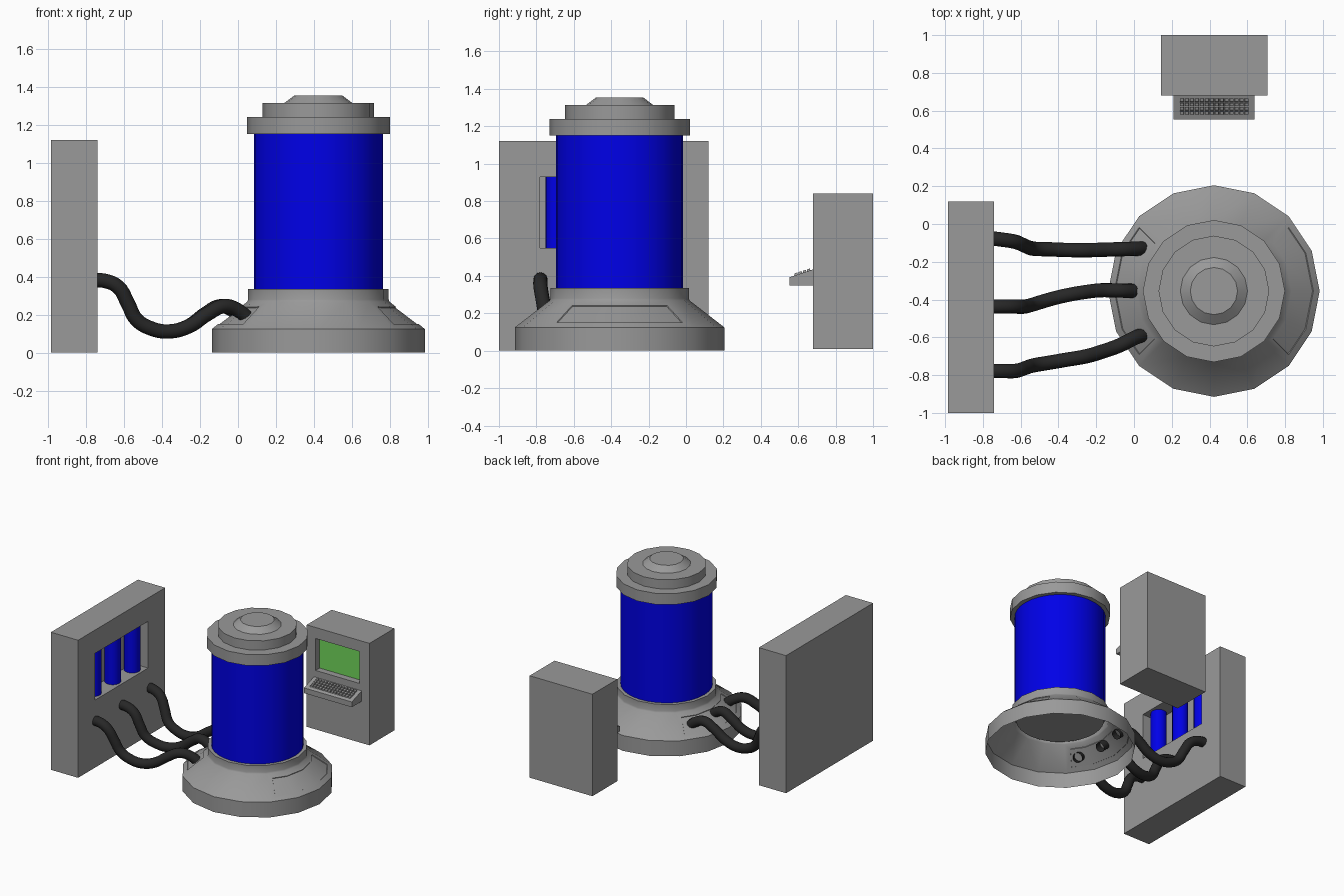
import bpy, bmesh, math
from mathutils import Vector

if "Cube" in bpy.data.objects:
    bpy.data.objects.remove(bpy.data.objects["Cube"])

CX, CY = 0.423, -0.355   # tank axis


def material(name, rgb):
    m = bpy.data.materials.new(name)
    m.diffuse_color = (*rgb, 1)
    m.use_nodes = True
    m.node_tree.nodes["Principled BSDF"].inputs["Base Color"].default_value = m.diffuse_color
    return m


GREY = material("grey_metal", (0.32, 0.32, 0.32))
BLUE = material("blue_fluid", (0.0, 0.0, 0.8))
GREEN = material("green_screen", (0.165, 0.67, 0.105))
BLACK = material("black_rubber", (0.02, 0.02, 0.02))


def finish(name, bm, mat=GREY):
    me = bpy.data.meshes.new(name)
    bm.to_mesh(me)
    bm.free()
    ob = bpy.data.objects.new(name, me)
    bpy.context.collection.objects.link(ob)
    me.materials.append(mat)
    return ob


def smooth(ob, angle=30):
    bpy.ops.object.select_all(action='DESELECT')
    ob.select_set(True)
    bpy.context.view_layer.objects.active = ob
    bpy.ops.object.shade_smooth_by_angle(angle=math.radians(angle))


def add_box(bm, lo, hi):
    lo, hi = Vector(lo), Vector(hi)
    verts = bmesh.ops.create_cube(bm, size=1)["verts"]
    for v in verts:
        v.co = (lo + hi) / 2 + v.co * (hi - lo)
    return verts


def recessed_box(name, lo, hi, normal, win_lo, win_hi, depth):
    """Box with a rectangular pocket cut into the face that points along normal."""
    bm = bmesh.new()
    add_box(bm, lo, hi)
    bm.normal_update()
    n = Vector(normal)
    f = max(bm.faces, key=lambda f: f.normal.dot(n))
    bmesh.ops.inset_individual(bm, faces=[f], thickness=0.01)
    for v in f.verts:
        for k in range(3):
            if abs(n[k]) < 0.5:
                v.co[k] = min(max(v.co[k], win_lo[k]), win_hi[k])
    bmesh.ops.inset_individual(bm, faces=[f], thickness=0)
    for v in f.verts:
        v.co -= n * depth
    return finish(name, bm)


def lathe(bm, profile, sides, centre, caps=(False, False)):
    rings = [[bm.verts.new((centre[0] + r * math.cos(2 * math.pi * j / sides),
                            centre[1] + r * math.sin(2 * math.pi * j / sides), z))
              for j in range(sides)] for r, z in profile]
    bands = []
    for a, b in zip(rings, rings[1:]):
        bands.append([bm.faces.new((a[j], a[(j + 1) % sides], b[(j + 1) % sides], b[j]))
                      for j in range(sides)])
    if caps[0]:
        bm.faces.new(rings[0][::-1])
    if caps[1]:
        bm.faces.new(rings[-1])
    return bands


# tank base: hollow flared shell with a shallow panel on the left and right
bm = bmesh.new()
bands = lathe(bm, [(0.56, 0), (0.56, 0.125), (0.375, 0.268), (0.37, 0.28),
                   (0.37, 0.335), (0.33, 0.335)], 16, (CX, CY))
bm.normal_update()
cone = bands[1]
for panel in ([cone[j] for j in (14, 15, 0, 1)], cone[6:10]):
    bmesh.ops.inset_region(bm, faces=panel, thickness=0.042, use_even_offset=True)
    bmesh.ops.inset_region(bm, faces=panel, thickness=0.002, depth=-0.005,
                           use_even_offset=True)
smooth(finish("tank_base", bm))

# tank floor, seen through the open underside
bm = bmesh.new()
lathe(bm, [(0.33, 0.265), (0.33, 0.30)], 32, (CX, CY), (True, True))
smooth(finish("tank_floor", bm))

# fluid cylinder
bm = bmesh.new()
lathe(bm, [(0.34, 0.30), (0.34, 1.16)], 32, (CX, CY), (True, True))
smooth(finish("tank_cylinder", bm, BLUE))

# stepped lid
bm = bmesh.new()
lathe(bm, [(0.376, 1.15), (0.376, 1.24), (0.293, 1.24), (0.293, 1.315),
           (0.178, 1.315), (0.125, 1.355)], 16, (CX, CY), (True, True))
smooth(finish("tank_lid", bm))

# wall unit with its window and three tubes
recessed_box("wall_unit", (-0.985, -1, 0), (-0.74, 0.12, 1.12), (1, 0, 0),
             (0, -0.78, 0.55), (0, -0.10, 0.93), 0.14)
for i in range(3):
    bm = bmesh.new()
    lathe(bm, [(0.06, 0.55), (0.06, 0.93)], 24, (-0.82, -0.69 + 0.25 * i), (True, True))
    smooth(finish(f"wall_tube_{i + 1}", bm, BLUE))

# hoses: shared side profile, each with its own plan path
SIDE = [(-0.76, 0.38), (-0.70, 0.378), (-0.63, 0.345), (-0.58, 0.26), (-0.535, 0.175),
        (-0.45, 0.125), (-0.36, 0.112), (-0.26, 0.14), (-0.17, 0.205), (-0.09, 0.245),
        (-0.02, 0.22), (0.035, 0.17)]
PLANS = [[(-0.76, -0.075), (-0.64, -0.09), (-0.54, -0.13), (-0.3, -0.14), (0.05, -0.13)],
         [(-0.76, -0.437), (-0.57, -0.437), (-0.4, -0.385), (-0.2, -0.35), (0.05, -0.355)],
         [(-0.76, -0.778), (-0.62, -0.778), (-0.54, -0.75), (-0.25, -0.70),
          (-0.1, -0.655), (0.05, -0.58)]]


def interp(path, x):
    for (x0, y0), (x1, y1) in zip(path, path[1:]):
        if x <= x1:
            return y0 + (y1 - y0) * (x - x0) / (x1 - x0)
    return path[-1][1]


for i, plan in enumerate(PLANS):
    dx = 0.0 if i == 1 else 0.03    # outer hoses reach further round the cone
    cu = bpy.data.curves.new("hose", 'CURVE')
    cu.dimensions = '3D'
    cu.bevel_depth = 0.038
    cu.bevel_resolution = 4
    cu.resolution_u = 5
    sp = cu.splines.new('BEZIER')
    sp.bezier_points.add(len(SIDE) - 1)
    for p, (x, z) in zip(sp.bezier_points, SIDE):
        x += dx * max(0, (x + 0.3) / 0.34)
        p.co = (x, interp(plan, x), z)
        p.handle_left_type = p.handle_right_type = 'AUTO'
    cu.materials.append(BLACK)
    ob = bpy.data.objects.new(f"hose_{i + 1}", cu)
    bpy.context.collection.objects.link(ob)

# console cabinet and screen
recessed_box("console_cabinet", (0.143, 0.68, 0.01), (0.708, 1.0, 0.84), (0, -1, 0),
             (0.223, 0, 0.49), (0.62, 0, 0.75), 0.06)
bm = bmesh.new()
add_box(bm, (0.223, 0.732, 0.49), (0.62, 0.741, 0.75))
finish("console_screen", bm, GREEN)

# sloped keyboard shelf
Y0, Y1, Z0, Z1 = 0.553, 0.68, 0.393, 0.435


def shelf_top(y):
    return Z0 + (Z1 - Z0) * (y - Y0) / (Y1 - Y0)


bm = bmesh.new()
for v in add_box(bm, (0.208, Y0, 0.35), (0.638, Y1, Z0)):
    if v.co.z > 0.37:
        v.co.z = shelf_top(v.co.y)
finish("keyboard_shelf", bm)

# keys
bm = bmesh.new()
for c in range(14):
    for r in range(4):
        x, y = 0.254 + c * 0.0263, 0.588 + r * 0.0225
        for v in add_box(bm, (x - 0.0115, y - 0.0095, -0.004), (x + 0.0115, y + 0.0095, 0.011)):
            if v.co.z > 0:
                v.co.x += (x - v.co.x) * 0.2
                v.co.y += (y - v.co.y) * 0.2
            v.co.z += shelf_top(v.co.y)
finish("keyboard_keys", bm)
